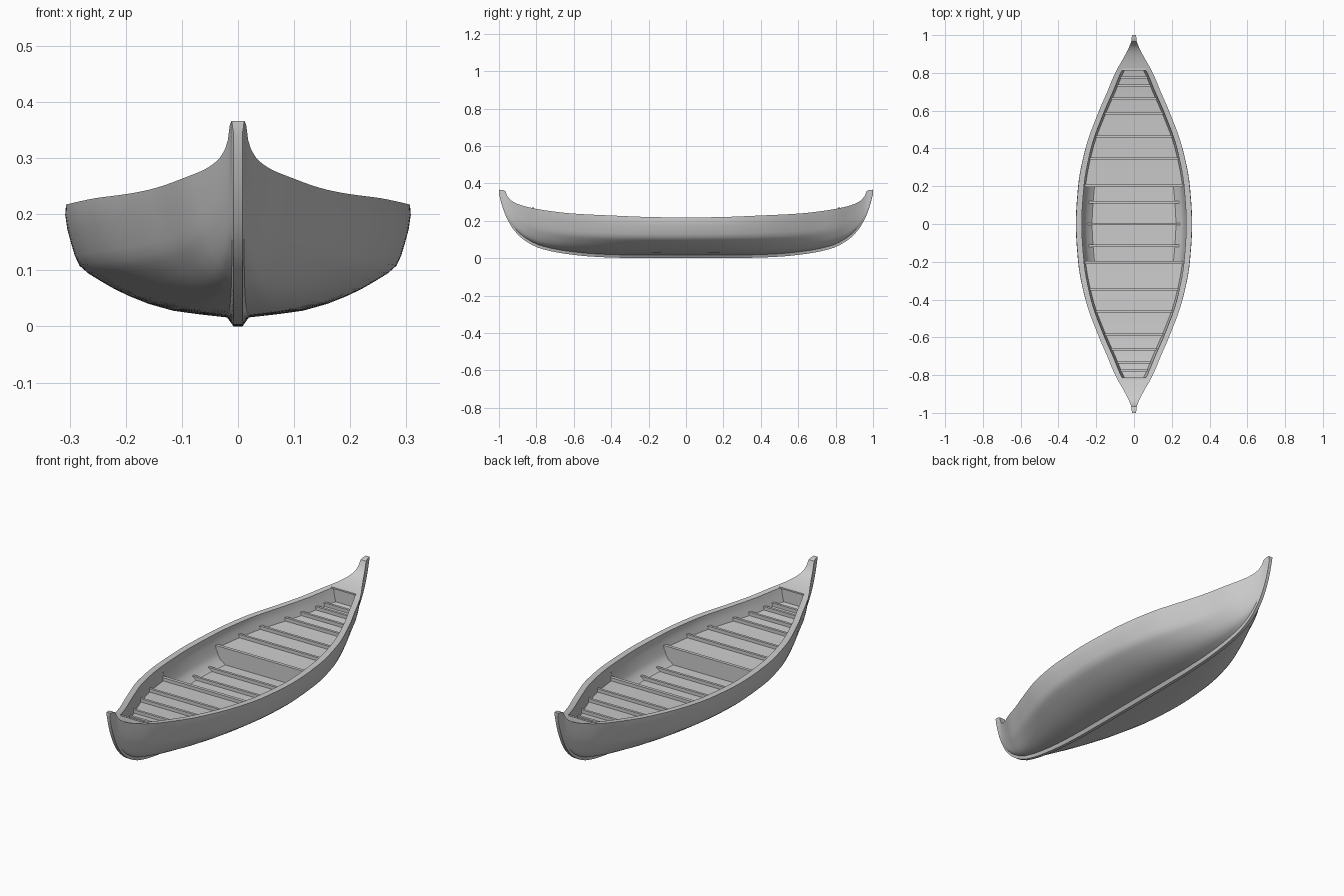
import bpy, bmesh, math

if "Cube" in bpy.data.objects:
    bpy.data.objects.remove(bpy.data.objects["Cube"])

# profile curves along the half length: (distance from the middle, value)
BEAM = [(0, .308), (.2, .296), (.4, .258), (.6, .186), (.7, .142), (.8, .1), (.88, .055), (.93, .029), (.97, .014), (1, .011)]
SHEER = [(0, .217), (.2, .22), (.4, .228), (.6, .238), (.75, .255), (.85, .274), (.91, .294), (.95, .323), (.97, .362), (1, .366)]
KEEL = [(0, 0), (.35, .002), (.5, .008), (.65, .024), (.78, .052), (.86, .093), (.92, .15), (.96, .218), (.985, .285), (1, .345)]
# midship section: (height fraction, width fraction)
SECTION = [(0, .03), (.06, .355), (.185, .61), (.325, .79), (.46, .915), (.66, .965), (.91, 1), (1, .995)]
LIP = .03


def curve(table, t):
    """Monotone cubic through the table points."""
    t = min(max(t, table[0][0]), table[-1][0])
    n = len(table)
    d = [(table[i + 1][1] - table[i][1]) / (table[i + 1][0] - table[i][0]) for i in range(n - 1)]

    def slope(i):
        if i == 0:
            return d[0] if table is SECTION else 0
        if i == n - 1:
            return d[-1]
        a, b = d[i - 1], d[i]
        return 2 * a * b / (a + b) if a * b > 0 else 0
    for i in range(n - 1):
        (x0, y0), (x1, y1) = table[i], table[i + 1]
        if t <= x1:
            h = x1 - x0
            s = (t - x0) / h
            return (y0 * (1 + 2 * s) * (1 - s) ** 2 + slope(i) * h * s * (1 - s) ** 2
                    + y1 * s * s * (3 - 2 * s) + slope(i + 1) * h * s * s * (s - 1))


def hull_bottom(a):
    return min(curve(KEEL, a) + .016, curve(SHEER, a) - .003)


def outer_x(y, z):
    a = abs(y)
    zb, zs = hull_bottom(a), curve(SHEER, a)
    u = min(max((z - zb) / (zs - zb), 0), 1)
    w = a ** 3
    f = (1 - w) * curve(SECTION, u) + w * u ** .6
    return .0105 + max(curve(BEAM, a) - .0105, 0) * f


def inner_x(y, z):
    return max(outer_x(y, z) - LIP, .003)


def floor_z(y, zone):
    s = curve(SHEER, abs(y))
    return {"deck": s, "raised": s - .068, "well": .085}[zone]


def add_object(name, bm):
    me = bpy.data.meshes.new(name)
    bm.to_mesh(me)
    bm.free()
    ob = bpy.data.objects.new(name, me)
    bpy.context.collection.objects.link(ob)
    return ob


# stations from bow to stern; doubled where the floor level steps
half = [(.2 * i / 6, "well") for i in range(7)]
half += [(.2 + .62 * i / 20, "raised") for i in range(21)]
half += [(.82 + .18 * i / 16, "deck") for i in range(17)]
stations = [(-y, k) for y, k in reversed(half[1:])] + half

# hull: closed ring per station (keel strip, side, gunwale, inner wall, floor)
US = [0, .03, .06, .12, .185, .25, .325, .39, .46, .55, .66, .78, .91, 1]
bm = bmesh.new()
rings = []
for y, zone in stations:
    a = abs(y)
    zk, zb, zs = curve(KEEL, a), hull_bottom(a), curve(SHEER, a)
    side = [(.008, zk)] + [(outer_x(y, zb + u * (zs - zb)), zb + u * (zs - zb)) for u in US]
    fz = floor_z(y, zone)
    for i in range(7):
        z = zs + (fz - zs) * i / 6
        side.append((inner_x(y, z), z))
    pts = side + [(-x, z) for x, z in reversed(side)]
    rings.append([bm.verts.new((x, y, z)) for x, z in pts])
n = len(rings[0])
for r, s in zip(rings, rings[1:]):
    for i in range(n):
        j = (i + 1) % n
        bm.faces.new((r[i], r[j], s[j], s[i]))
bm.faces.new(rings[0])
bm.faces.new(rings[-1])
bmesh.ops.remove_doubles(bm, verts=bm.verts, dist=1e-5)
bmesh.ops.recalc_face_normals(bm, faces=bm.faces)
hull = add_object("hull", bm)
bpy.context.view_layer.objects.active = hull
hull.select_set(True)
bpy.ops.object.shade_smooth_by_angle(angle=math.radians(35))


def crossbar(name, y, zone, width=.012, height=.016):
    """Slat lying on the floor, cut to the inner wall."""
    z0 = floor_z(y, zone) - .004
    z1 = z0 + .004 + height
    bm = bmesh.new()
    bmesh.ops.create_cube(bm, size=1)
    for v in bm.verts:
        z = z1 if v.co.z > 0 else z0
        yy = y + v.co.y * width
        v.co = (math.copysign(inner_x(yy, z) + .004, v.co.x), yy, z)
    add_object(name, bm)


# floor ribs and the edge bars at the floor steps and decks
crossbar("rib_middle", 0, "well")
for side, label in ((-1, "front"), (1, "back")):
    crossbar(f"rib_{label}_well", side * .115, "well")
    crossbar(f"step_bar_{label}", side * .205, "raised", .016)
    for i, y in enumerate((.347, .463, .587, .663, .733, .775)):
        crossbar(f"rib_{label}_{i + 1}", side * y, "raised")
    crossbar(f"deck_bar_{label}", side * .818, "deck", .01, .003)
